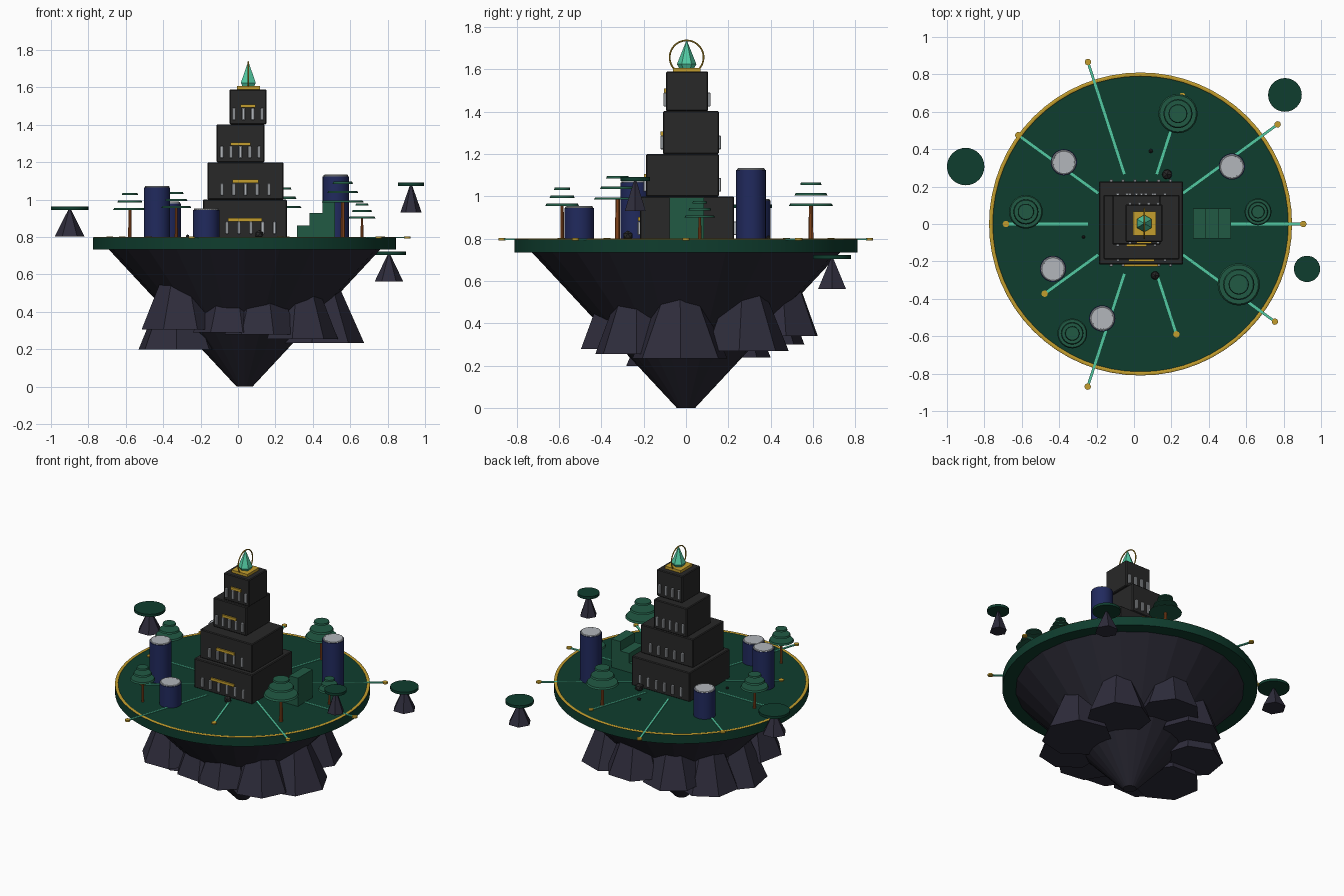
import bpy, math, random
from mathutils import Vector

random.seed(4)
if "Cube" in bpy.data.objects:
    bpy.data.objects.remove(bpy.data.objects["Cube"], do_unlink=True)

CX = 0.035       # island axis
GROUND = 0.797   # top of the lawn


def material(name, rgb):
    lin = [(c / 255 / 12.92) if c < 11 else ((c / 255 + 0.055) / 1.055) ** 2.4 for c in rgb]
    m = bpy.data.materials.new(name)
    m.use_nodes = True
    m.diffuse_color = (*lin, 1)
    m.node_tree.nodes["Principled BSDF"].inputs["Base Color"].default_value = (*lin, 1)
    return m


CHARCOAL = material("charcoal", (40, 40, 40))
LAWN = material("lawn_green", (15, 61, 46))
FOLIAGE = material("foliage_green", (33, 90, 68))
ROCK = material("slate_rock", (46, 44, 59))
EARTH = material("dark_earth", (40, 39, 50))
NAVY = material("navy", (33, 42, 94))
SILVER = material("silver", (178, 182, 187))
GOLD = material("gold", (196, 158, 45))
TEAL = material("teal_glow", (82, 202, 162))
BARK = material("bark", (165, 88, 38))


def finish(name, mat, smooth=False):
    ob = bpy.context.object
    ob.name = name
    ob.data.materials.append(mat)
    if smooth:
        bpy.ops.object.shade_smooth_by_angle(angle=math.radians(35))
    return ob


def box(name, mat, centre, size, turn=0, bevel=0):
    bpy.ops.mesh.primitive_cube_add(size=1, location=centre, rotation=(0, 0, turn))
    ob = bpy.context.object
    ob.scale = size
    bpy.ops.object.transform_apply(location=False, rotation=False, scale=True)
    if bevel:
        mod = ob.modifiers.new("bevel", "BEVEL")
        mod.width, mod.segments = bevel, 1
    return finish(name, mat)


def frustum(name, mat, x, y, z0, z1, r0, r1, sides=32, smooth=True, turn=0):
    bpy.ops.mesh.primitive_cone_add(vertices=sides, radius1=r0, radius2=r1, depth=z1 - z0,
                                    location=(x, y, (z0 + z1) / 2), rotation=(0, 0, turn))
    return finish(name, mat, smooth)


def torus(name, mat, centre, major, minor, rotation=(0, 0, 0), flat=1):
    bpy.ops.mesh.primitive_torus_add(major_radius=major, minor_radius=minor, major_segments=64,
                                     minor_segments=8, location=centre, rotation=rotation)
    bpy.context.object.scale.z = flat
    return finish(name, mat, True)


# Island: lawn disc, gold rim, tapering underside
frustum("lawn_disc", LAWN, CX, 0, 0.735, GROUND, 0.81, 0.81, 64)
torus("gold_rim", GOLD, (CX, 0, GROUND), 0.8, 0.01, flat=0.4)
frustum("island_underside", EARTH, CX, 0, 0, 0.736, 0.042, 0.728, 24, False)

# Hanging rocks: angle, distance, base height, base radius
rocks = [(-4, 0.41, 0.235, 0.23), (40, 0.43, 0.27, 0.21), (85, 0.44, 0.34, 0.2),
         (118, 0.41, 0.3, 0.2), (150, 0.4, 0.24, 0.2), (190, 0.36, 0.2, 0.22),
         (218, 0.44, 0.305, 0.21), (255, 0.3, 0.29, 0.2), (287, 0.32, 0.28, 0.2),
         (322, 0.38, 0.255, 0.2)]
for i, (deg, dist, z, r) in enumerate(rocks):
    a = math.radians(deg)
    frustum(f"hanging_rock_{i + 1}", ROCK, CX + dist * math.cos(a), dist * math.sin(a),
            z, z + 0.3, r, r * 0.42, 7, False, random.uniform(0, 1))

# Tower tiers: centre x, y, width, depth, bottom, top, window count, spacing, sign width
tiers = [(0.037, 0.005, 0.45, 0.445, 0.795, 1.0, 6, 0.0635, 0.18),
         (0.04, -0.017, 0.406, 0.345, 1.0, 1.2, 5, 0.0625, 0.14),
         (0.013, 0.023, 0.257, 0.265, 1.2, 1.403, 5, 0.05, 0.107),
         (0.054, 0.005, 0.198, 0.2, 1.403, 1.59, 4, 0.05, 0.081)]
for i, (x, y, w, d, z0, z1, count, gap, sign) in enumerate(tiers):
    box(f"tower_tier_{i + 1}", CHARCOAL, (x, y, (z0 + z1) / 2), (w, d, z1 - z0), bevel=0.005)
    zw = z0 + 0.055
    for side, face in ((-1, "front"), (1, "back")):
        for k in range(count):
            box(f"{face}_window_{i + 1}_{k + 1}", SILVER,
                (x + (k - (count - 1) / 2) * gap, y + side * d / 2, zw), (0.017, 0.022, 0.065), bevel=0.003)
    box(f"front_sign_{i + 1}", GOLD, (x, y - d / 2, z0 + 0.098), (sign, 0.02, 0.018))

# Crystal crown
TX, TY = 0.055, 0.003
box("crown_plinth", GOLD, (TX, TY, 1.598), (0.123, 0.13, 0.02))
frustum("crystal_foot", TEAL, TX, TY, 1.605, 1.625, 0.035, 0.046, 6, False)
frustum("crystal", TEAL, TX, TY, 1.625, 1.74, 0.046, 0, 6, False)
torus("crown_ring", GOLD, (TX, TY, 1.657), 0.08, 0.004, (0, math.pi / 2, 0))

# Glowing paths with gold end markers
for i, reach in enumerate([0.87, 0.906, 0.72, 0.911, 0.808, 0.72, 0.634, 0.914, 0.62, 0.888]):
    a = i * math.tau / 10
    c, s = math.cos(a), math.sin(a)
    mid = (0.28 + reach) / 2
    box(f"path_{i + 1}", TEAL, (CX + mid * c, mid * s, GROUND + 0.001), (reach - 0.28, 0.014, 0.007), a)
    frustum(f"path_marker_{i + 1}", GOLD, CX + reach * c, reach * s,
            GROUND - 0.004, GROUND + 0.007, 0.017, 0.017, 16)

# Round blue towers with silver caps
for i, (x, y, top) in enumerate([(-0.375, 0.33, 0.98), (0.523, 0.307, 1.125),
                                 (-0.433, -0.24, 1.065), (-0.17, -0.505, 0.945)]):
    frustum(f"round_tower_{i + 1}", NAVY, x, y, GROUND - 0.003, top, 0.07, 0.07)
    frustum(f"round_tower_cap_{i + 1}", SILVER, x, y, top, top + 0.007, 0.066, 0.062)
    torus(f"round_tower_rim_{i + 1}", SILVER, (x, y, top + 0.003), 0.06, 0.006)

# Stepped green blocks
for k in range(3):
    h = 0.066 * (k + 1)
    box(f"garden_step_{k + 1}", FOLIAGE, (0.349 + 0.068 * k, 0.003, GROUND + h / 2), (0.068, 0.162, h))

# Trees: x, y, canopy radius, lowest layer height, layer spacing
for i, (x, y, r, z, gap) in enumerate([(0.235, 0.59, 0.105, 0.96, 0.05), (-0.578, 0.065, 0.09, 0.95, 0.04),
                                       (0.663, 0.065, 0.072, 0.905, 0.034), (0.56, -0.323, 0.113, 0.99, 0.05),
                                       (-0.33, -0.585, 0.08, 0.96, 0.038)]):
    frustum(f"tree_trunk_{i + 1}", BARK, x, y, GROUND - 0.003, z, r * 0.11, r * 0.09, 10)
    for k in range(3):
        zk = z + k * gap
        rk = r * (1 - 0.26 * k)
        frustum(f"tree_layer_{i + 1}_{k + 1}", FOLIAGE, x, y, zk - 0.005, zk + 0.006, rk, rk * 0.93, 24)

# Floating islets: x, y, disc radius, disc base height, rock radius
for i, (x, y, r, z, rock) in enumerate([(-0.9, 0.307, 0.1, 0.945, 0.08), (0.807, 0.69, 0.09, 0.705, 0.076),
                                        (0.925, -0.24, 0.07, 1.073, 0.057)]):
    frustum(f"islet_top_{i + 1}", LAWN, x, y, z, z + 0.018, r, r)
    frustum(f"islet_rock_{i + 1}", ROCK, x, y, z - 0.142, z + 0.004, rock, 0.006, 6, False, math.pi / 6)

# Small boulders round the tower
for i, (x, y, r) in enumerate([(0.177, 0.265, 0.03), (0.113, -0.275, 0.025), (0.09, 0.39, 0.012), (-0.27, -0.07, 0.01)]):
    bpy.ops.mesh.primitive_ico_sphere_add(subdivisions=1, radius=r, location=(x, y, GROUND + r * 0.7))
    finish(f"boulder_{i + 1}", CHARCOAL)
